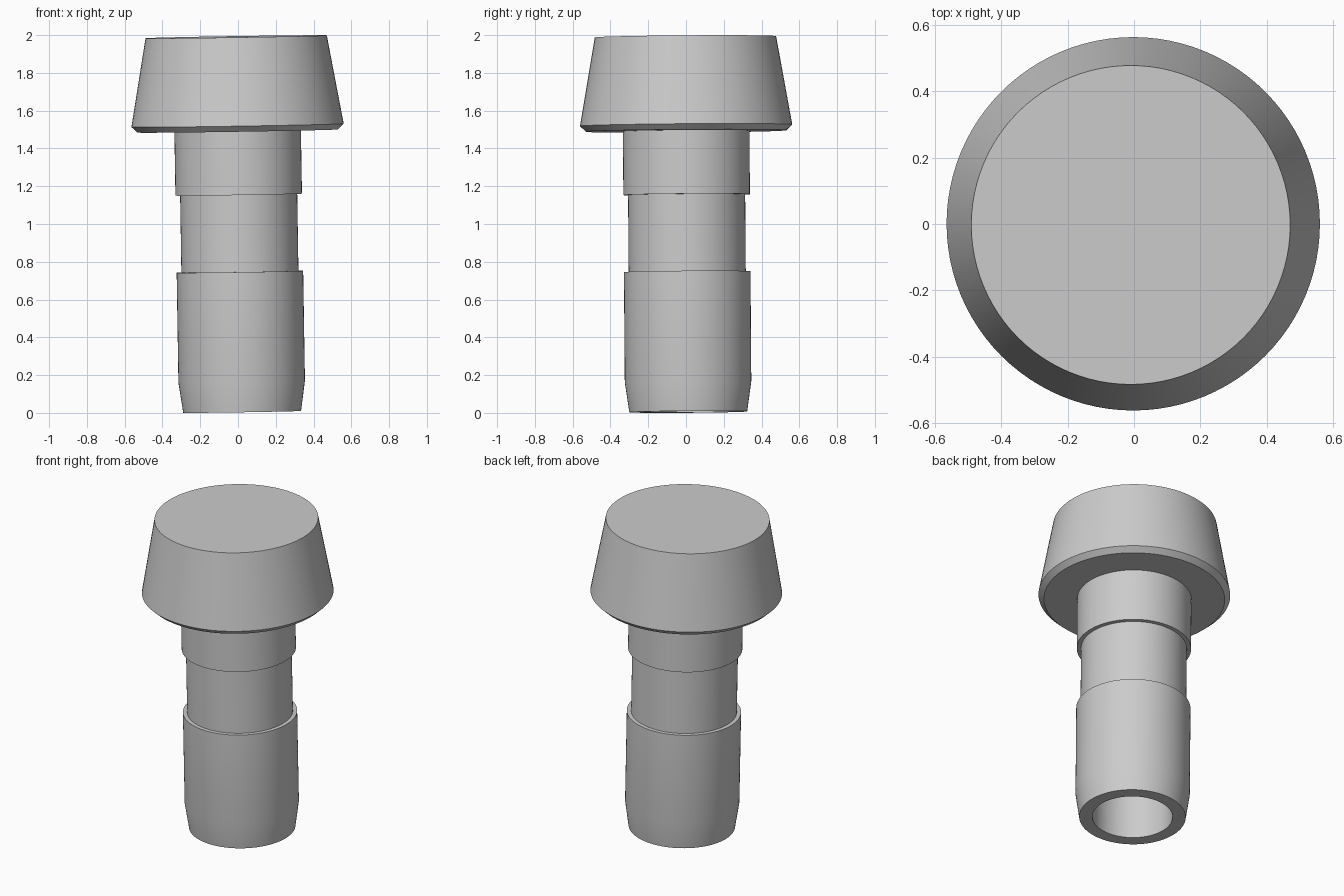
import bpy
import bmesh
import math
from mathutils import Matrix, Vector

cube = bpy.data.objects.get("Cube")
if cube:
    bpy.data.objects.remove(cube, do_unlink=True)

SEGMENTS = 96

# The whole pin leans very slightly off vertical
AXIS = Vector((-0.016, -0.0075, 1.0))
LEAN = Vector((0, 0, 1)).rotation_difference(AXIS).to_matrix().to_4x4()
PLACE = Matrix.Translation((0.022, 0.012, 0.0055)) @ LEAN

grey = bpy.data.materials.new("plain_grey")
grey.use_nodes = True
grey.diffuse_color = (0.6, 0.6, 0.6, 1)
grey.node_tree.nodes["Principled BSDF"].inputs["Base Color"].default_value = (0.6, 0.6, 0.6, 1)


def lathe(name, profile, closed):
    """Turn a (radius, height) profile about the axis."""
    bm = bmesh.new()
    verts = [bm.verts.new((r, 0, z)) for r, z in profile]
    pairs = list(zip(verts, verts[1:]))
    if closed:
        pairs.append((verts[-1], verts[0]))
    edges = [bm.edges.new(p) for p in pairs]
    bmesh.ops.spin(bm, geom=verts + edges, cent=(0, 0, 0), axis=(0, 0, 1),
                   angle=math.tau, steps=SEGMENTS, use_duplicate=False)
    bmesh.ops.remove_doubles(bm, verts=bm.verts, dist=0.0001)
    # Close the flat ends with single faces
    rims = [e for e in bm.edges if e.is_boundary]
    if rims:
        bmesh.ops.holes_fill(bm, edges=rims, sides=0)
    bmesh.ops.recalc_face_normals(bm, faces=bm.faces)
    bm.transform(PLACE)
    mesh = bpy.data.meshes.new(name)
    bm.to_mesh(mesh)
    bm.free()
    mesh.materials.append(grey)
    obj = bpy.data.objects.new(name, mesh)
    bpy.context.collection.objects.link(obj)
    bpy.ops.object.select_all(action='DESELECT')
    obj.select_set(True)
    bpy.context.view_layer.objects.active = obj
    bpy.ops.object.shade_smooth_by_angle(angle=math.radians(30))
    return obj


# Tapered head with a chamfered underside
lathe("head", [(0.53, 1.487), (0.562, 1.517), (0.48, 1.986)], closed=False)

# Hollow shank: tapered tip, lower barrel, recessed neck, upper collar, bore
lathe("shank", [
    (0.235, 0), (0.312, 0), (0.335, 0.16), (0.335, 0.742),
    (0.31, 0.742), (0.31, 1.15), (0.335, 1.15), (0.335, 1.5),
    (0.235, 1.5),
], closed=True)
